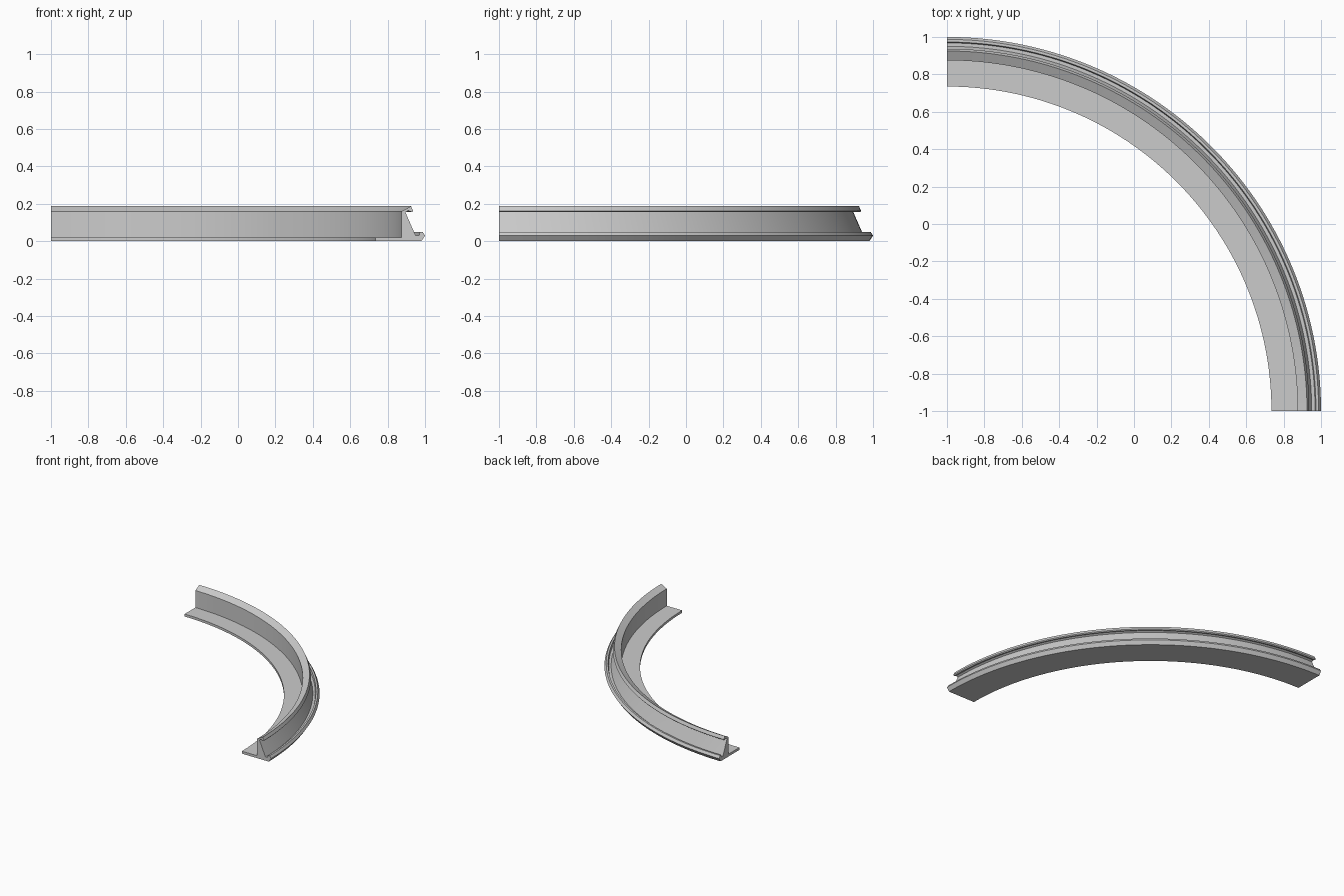
import bpy, bmesh, math
from mathutils import Vector

cube = bpy.data.objects.get("Cube")
if cube:
    bpy.data.objects.remove(cube, do_unlink=True)

# Plain grey finish
grey = bpy.data.materials.new("light_grey")
grey.use_nodes = True
colour = (0.6, 0.6, 0.6, 1)
grey.diffuse_color = colour
grey.node_tree.nodes["Principled BSDF"].inputs["Base Color"].default_value = colour

# Cross-section at the front end: (x, z)
PROFILE = [
    (0.735, 0.0), (0.735, 0.02),                    # inner flange
    (0.875, 0.02), (0.875, 0.16),                   # upright inner wall
    (0.925, 0.187), (0.937, 0.162), (0.931, 0.155), # sloped cap and lip
    (0.91, 0.163), (0.895, 0.155),                  # undercut beneath lip
    (0.943, 0.045), (0.95, 0.03), (0.968, 0.03),    # leaning web and groove
    (0.973, 0.05), (0.987, 0.05), (1.0, 0.03),      # outer rim
    (0.98, 0.0),
]
CORNER = Vector((-1, -1, 0))


def sweep_quarter(name, profile, steps):
    """Sweep a closed section through a quarter turn and cap both ends."""
    bm = bmesh.new()
    start = [bm.verts.new((x, -1, z)) for x, z in profile]
    edges = [bm.edges.new((a, b)) for a, b in zip(start, start[1:] + start[:1])]
    bmesh.ops.spin(bm, geom=start + edges, cent=CORNER, axis=(0, 0, 1),
                   angle=math.pi / 2, steps=steps)
    # Flat end caps
    open_edges = [e for e in bm.edges if e.is_boundary]
    for axis in (0, 1):
        rim = [e for e in open_edges
               if all(abs(v.co[axis] + 1) < 1e-4 for v in e.verts)]
        bmesh.ops.contextual_create(bm, geom=rim)
    bmesh.ops.recalc_face_normals(bm, faces=bm.faces)
    mesh = bpy.data.meshes.new(name)
    bm.to_mesh(mesh)
    bm.free()
    obj = bpy.data.objects.new(name, mesh)
    bpy.context.collection.objects.link(obj)
    return obj


rail = sweep_quarter("curved_rail", PROFILE, 72)
rail.data.materials.append(grey)

# Smooth along the arc, crisp along the section corners
bpy.ops.object.select_all(action='DESELECT')
rail.select_set(True)
bpy.context.view_layer.objects.active = rail
bpy.ops.object.shade_smooth_by_angle(angle=math.radians(15))
